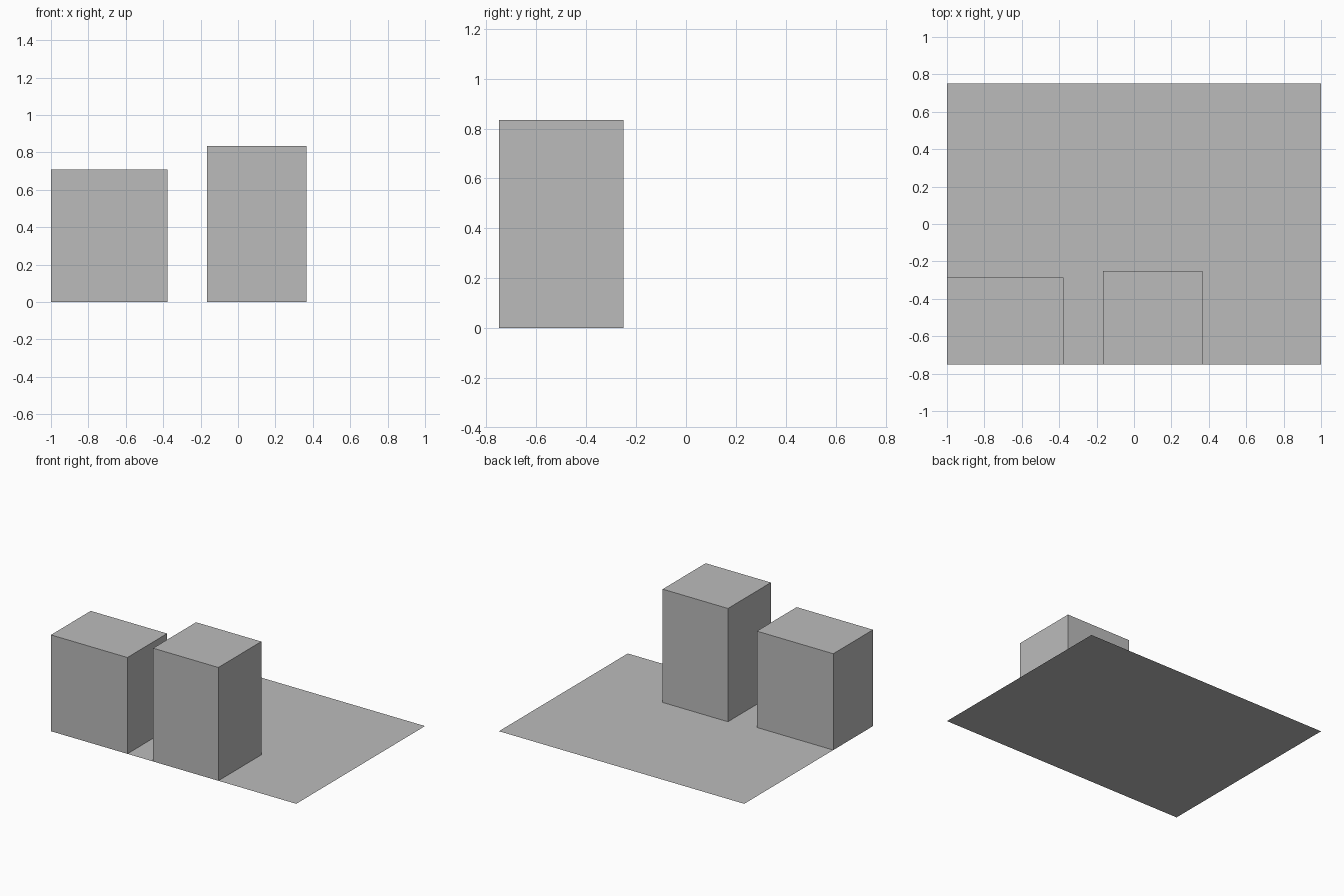
import bpy
import bmesh

if "Cube" in bpy.data.objects:
    bpy.data.objects.remove(bpy.data.objects["Cube"])

grey = bpy.data.materials.new("plain grey")
grey.diffuse_color = (0.5, 0.5, 0.5, 1)
grey.use_nodes = True
grey.node_tree.nodes["Principled BSDF"].inputs["Base Color"].default_value = grey.diffuse_color


def block(name, x0, x1, y0, y1, height=0):
    """Rectangle on the ground, raised into an open-bottomed block if it has height."""
    bm = bmesh.new()
    base = [bm.verts.new((x, y, 0)) for x, y in ((x0, y0), (x1, y0), (x1, y1), (x0, y1))]
    if height:
        top = [bm.verts.new((v.co.x, v.co.y, height)) for v in base]
        bm.faces.new(top)
        for i in range(4):
            j = (i + 1) % 4
            bm.faces.new((base[i], base[j], top[j], top[i]))
    else:
        bm.faces.new(base)
    mesh = bpy.data.meshes.new(name)
    bm.to_mesh(mesh)
    bm.free()
    mesh.materials.append(grey)
    obj = bpy.data.objects.new(name, mesh)
    bpy.context.collection.objects.link(obj)
    return obj


# Flat site sheet
block("ground_sheet", -1, 1, -0.75, 0.75)

# Two buildings along the front edge
block("low_building", -1, -0.377, -0.75, -0.287, 0.71)
block("tall_building", -0.167, 0.365, -0.75, -0.25, 0.835)
